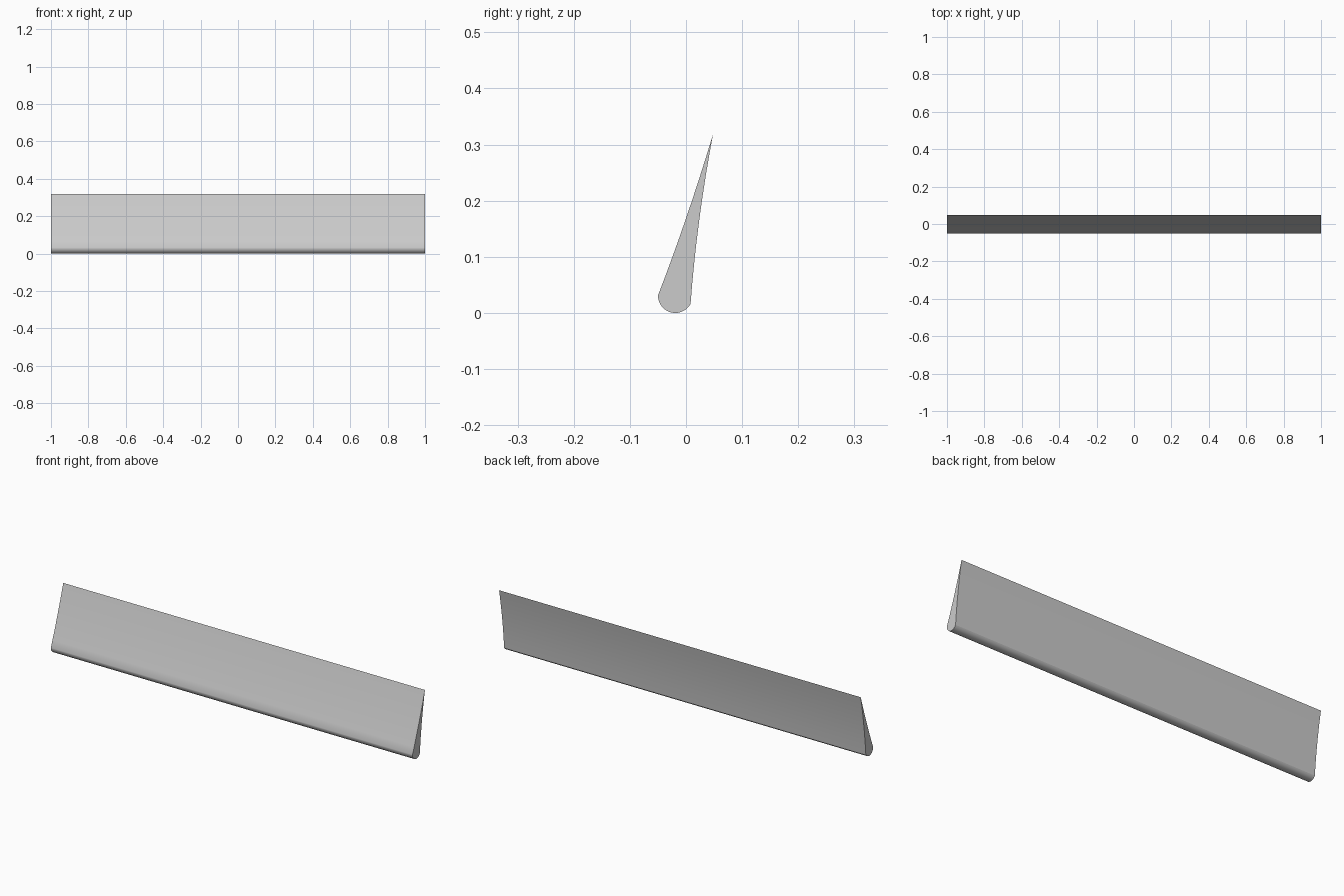
import bpy, bmesh, math
from mathutils import Vector

if "Cube" in bpy.data.objects:
    bpy.data.objects.remove(bpy.data.objects["Cube"])

TIP = Vector((0.048, 0.318))
CENTRE, R = Vector((-0.019, 0.031)), 0.031


def curve(a, mid, b, n=8):
    """Points of a gentle curve from a to b passing through mid, ends left out."""
    ctrl = 2 * mid - (a + b) / 2
    return [a * (1 - t) ** 2 + ctrl * 2 * t * (1 - t) + b * t ** 2
            for t in (i / n for i in range(1, n))]


# Rounded lower edge, from the front side round to the back side
arc = [CENTRE + R * Vector((math.cos(a), math.sin(a)))
       for a in (math.radians(180 + 151 * i / 20) for i in range(21))]

# Blade section (y, z): rounded edge, back face, sharp tip, front face
section = (arc + curve(arc[-1], Vector((0.0235, 0.165)), TIP)
           + [TIP] + curve(TIP, Vector((0.0005, 0.17)), arc[0]))

# Extrude the section along x
bm = bmesh.new()
face = bm.faces.new([bm.verts.new((-1, p.x, p.y)) for p in section])
ext = bmesh.ops.extrude_face_region(bm, geom=[face])
bmesh.ops.translate(bm, vec=(2, 0, 0),
                    verts=[v for v in ext["geom"] if isinstance(v, bmesh.types.BMVert)])
if not any(f.normal.x < -0.9 for f in bm.faces) and face not in bm.faces:
    bmesh.ops.holes_fill(bm, edges=bm.edges)
bmesh.ops.recalc_face_normals(bm, faces=bm.faces)

mesh = bpy.data.meshes.new("blade")
bm.to_mesh(mesh)
bm.free()
blade = bpy.data.objects.new("blade", mesh)
bpy.context.collection.objects.link(blade)
bpy.context.view_layer.objects.active = blade
blade.select_set(True)
bpy.ops.object.shade_smooth_by_angle(angle=math.radians(25))
